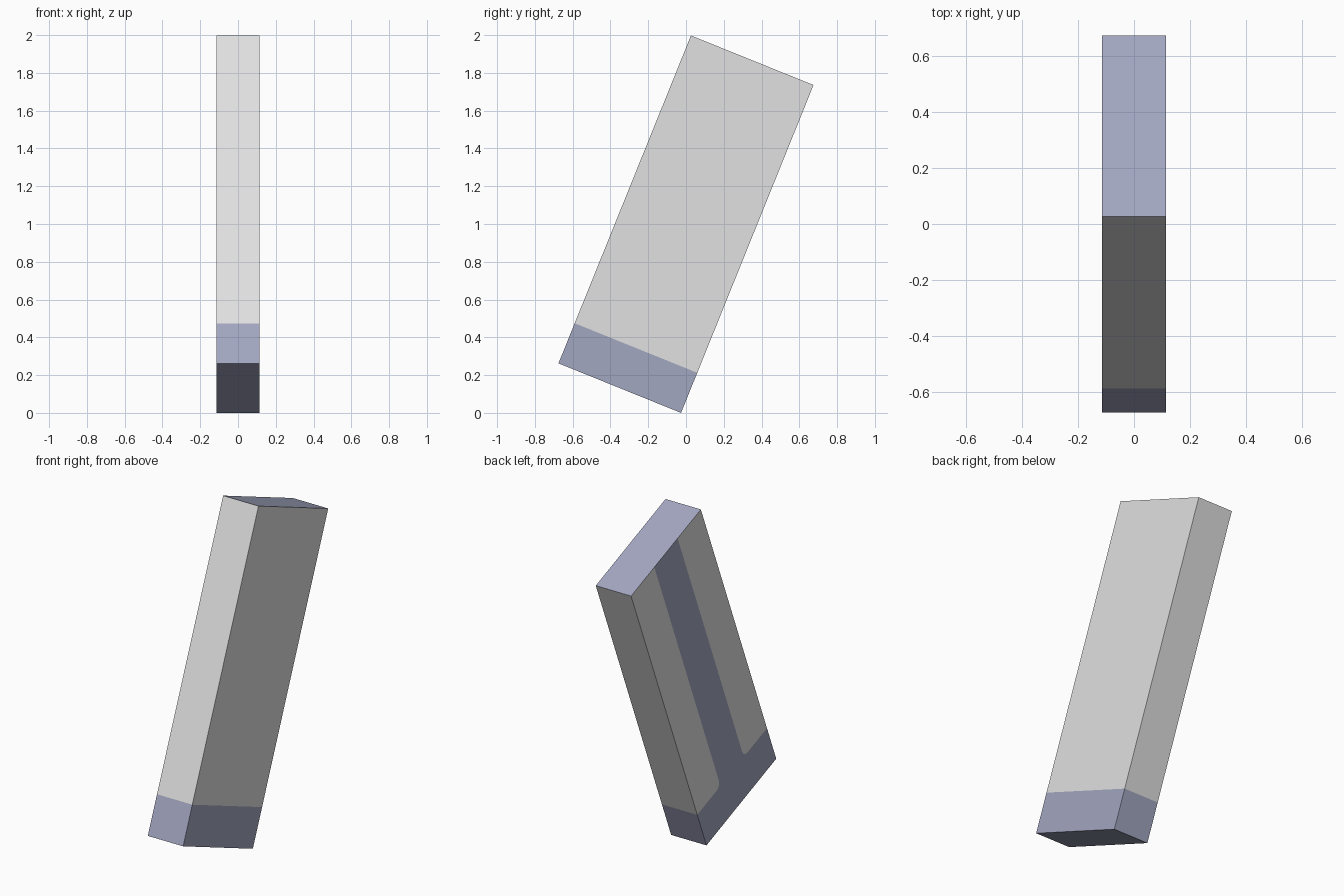
import bpy
import bmesh
import math

if "Cube" in bpy.data.objects:
    bpy.data.objects.remove(bpy.data.objects["Cube"], do_unlink=True)


def make_material(name, rgb):
    mat = bpy.data.materials.new(name)
    mat.use_nodes = True
    colour = (*rgb, 1.0)
    mat.diffuse_color = colour
    mat.node_tree.nodes["Principled BSDF"].inputs["Base Color"].default_value = colour
    return mat


GREY, BLUE = 0, 1
materials = [make_material("light grey", (0.75, 0.75, 0.75)),
             make_material("slate blue", (0.365, 0.385, 0.525))]

# Upright block, before tilting
X = 0.115             # half thickness
Y = 0.35              # half width
Z = 0.936             # half length
BAND = -Z + 0.229     # top of the blue base band
STRIPE = Y / 3        # half width of the blue stripe
R = 0.04              # rounding of the inner panel corners
TILT = math.radians(22)

bm = bmesh.new()


def add_face(points, colour):
    face = bm.faces.new([bm.verts.new(p) for p in points])
    face.material_index = colour


def inner_edge(side):
    """Inner border of one grey panel, from the band's outer end up to the top."""
    arc = []
    for i in range(9):
        a = math.radians(270 - 90 * i / 8)
        arc.append((-X, side * (STRIPE + R + R * math.cos(a)), BAND + R + R * math.sin(a)))
    return [(-X, side * Y, BAND)] + arc + [(-X, side * STRIPE, Z)]


# Side with the stripe: two grey panels and a blue inverted T
front_edge, back_edge = inner_edge(-1), inner_edge(1)
add_face(front_edge + [(-X, -Y, Z)], GREY)
add_face(back_edge + [(-X, Y, Z)], GREY)
add_face(front_edge + back_edge[::-1] + [(-X, Y, -Z), (-X, -Y, -Z)], BLUE)

# Plain side, front and back: grey above the band, blue below
for low, high, colour in ((-Z, BAND, BLUE), (BAND, Z, GREY)):
    add_face([(X, -Y, low), (X, Y, low), (X, Y, high), (X, -Y, high)], colour)
    for y in (-Y, Y):
        add_face([(-X, y, low), (X, y, low), (X, y, high), (-X, y, high)], colour)

# Blue ends
add_face([(-X, -Y, -Z), (X, -Y, -Z), (X, Y, -Z), (-X, Y, -Z)], BLUE)
add_face([(-X, -Y, Z), (X, -Y, Z), (X, Y, Z), (-X, Y, Z),
          (-X, STRIPE, Z), (-X, -STRIPE, Z)], BLUE)

bmesh.ops.remove_doubles(bm, verts=bm.verts, dist=1e-5)
bmesh.ops.recalc_face_normals(bm, faces=bm.faces)

mesh = bpy.data.meshes.new("tilted_block")
bm.to_mesh(mesh)
bm.free()
for mat in materials:
    mesh.materials.append(mat)

# Lean the block backwards, resting on its lower back edge
block = bpy.data.objects.new("tilted_block", mesh)
block.rotation_euler = (-TILT, 0, 0)
block.location = (0, 0, Y * math.sin(TILT) + Z * math.cos(TILT))
bpy.context.collection.objects.link(block)
